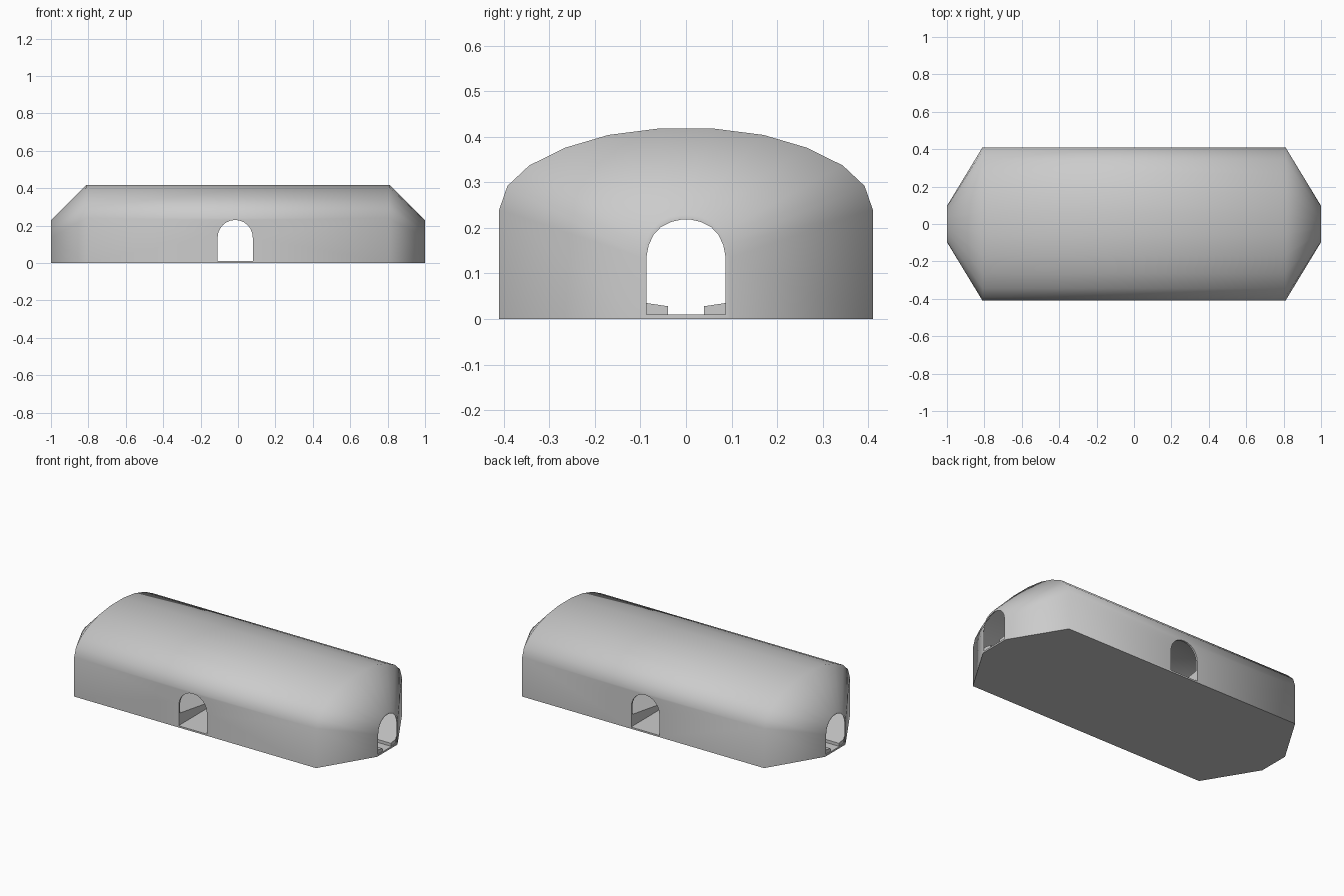
import bpy, bmesh, math

if "Cube" in bpy.data.objects:
    bpy.data.objects.remove(bpy.data.objects["Cube"])

# half profiles (y, z) from the base up to the ridge
MID = [(.41, 0), (.41, .24), (.392, .292), (.344, .337), (.265, .376), (.17, .404), (.06, .418)]
END = [(.097, 0), (.097, .135), (.092, .165), (.08, .19), (.062, .21), (.037, .224), (.012, .229)]
MID_IN = [(.399, .01), (.399, .238), (.382, .286), (.337, .328), (.261, .365), (.168, .393), (.058, .407)]
END_IN = [(.087, .01), (.087, .135), (.082, .162), (.071, .185), (.055, .202), (.033, .213), (.011, .218)]


def new_object(name, bm):
    bmesh.ops.recalc_face_normals(bm, faces=bm.faces)
    mesh = bpy.data.meshes.new(name)
    bm.to_mesh(mesh)
    bm.free()
    obj = bpy.data.objects.new(name, mesh)
    bpy.context.collection.objects.link(obj)
    return obj


def rings(bm, mid, end):
    out = []
    for x, half in ((-1, end), (-.81, mid), (.81, mid), (1, end)):
        full = half + [(-y, z) for y, z in reversed(half)]
        out.append([bm.verts.new((x, y, z)) for y, z in full])
    return out


def bridge(bm, a, b):
    n = len(a)
    for i in range(n):
        j = (i + 1) % n
        bm.faces.new((a[i], a[j], b[j], b[i]))


def prism(name, outline, place, lo, hi):
    bm = bmesh.new()
    a = [bm.verts.new(place(p, lo)) for p in outline]
    b = [bm.verts.new(place(p, hi)) for p in outline]
    bm.faces.new(a)
    bm.faces.new(b)
    bridge(bm, a, b)
    return new_object(name, bm)


# vaulted shell with thin walls, floor and open tapered ends
bm = bmesh.new()
outer, inner = rings(bm, MID, END), rings(bm, MID_IN, END_IN)
for loft in (outer, inner):
    for a, b in zip(loft, loft[1:]):
        bridge(bm, a, b)
for k in (0, 3):
    bridge(bm, outer[k], inner[k])
shell = new_object("vaulted_shell", bm)

# arched doorways through both long walls
cx, r, spring = -.015, .094, .136
arch = [(cx - r, .0101), (cx + r, .0101)]
arch += [(cx + r * math.cos(math.pi * i / 12), spring + r * math.sin(math.pi * i / 12)) for i in range(13)]
cutter = prism("doorway_cutter", arch, lambda p, t: (p[0], t, p[1]), -.6, .6)
cutter.hide_render = True
cutter.hide_viewport = True
cut = shell.modifiers.new("doorways", 'BOOLEAN')
cut.object = cutter
cut.operation = 'DIFFERENCE'
cut.solver = 'EXACT'
bpy.context.view_layer.objects.active = shell
shell.select_set(True)
bpy.ops.object.modifier_apply(modifier="doorways")
bpy.data.objects.remove(cutter)
bpy.ops.object.shade_smooth_by_angle(angle=math.radians(62))

# four raised floor platforms sloping down to the central aisles
for sx, x0, label in ((-1, .112, "left"), (1, .082, "right")):
    for sy, side in ((-1, "front"), (1, "back")):
        plan = [(x0, .04), (.995, .04), (.995, .09), (.81, .4), (x0, .4)]
        bm = bmesh.new()
        low = [bm.verts.new((sx * x, sy * y, .008)) for x, y in plan]
        top = [bm.verts.new((sx * x, sy * y, .028 + .15 * (y - .04))) for x, y in plan]
        bm.faces.new(low)
        bm.faces.new(top)
        bridge(bm, low, top)
        new_object(f"floor_platform_{side}_{label}", bm)
